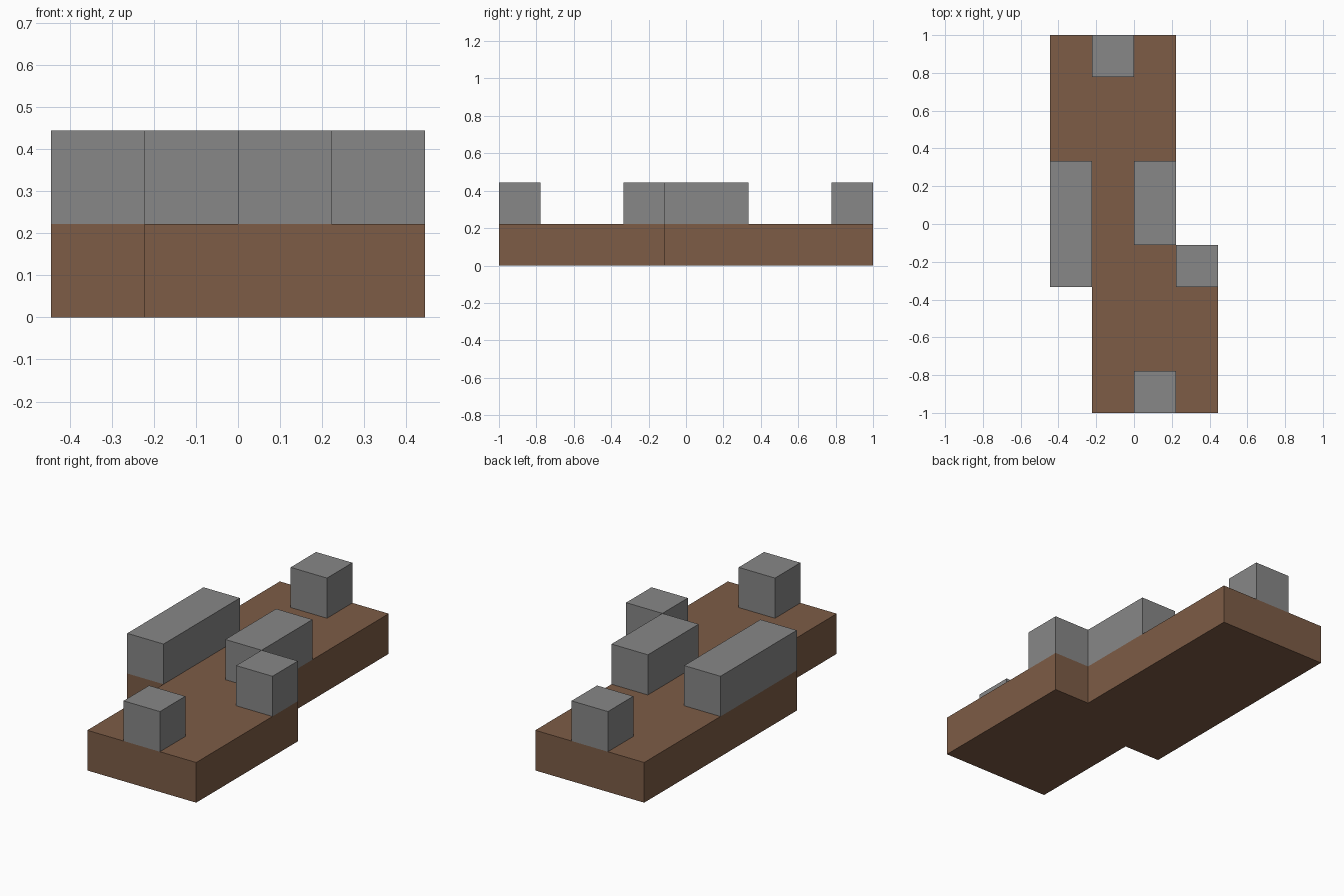
import bpy
import bmesh

cube = bpy.data.objects.get("Cube")
if cube:
    bpy.data.objects.remove(cube, do_unlink=True)

U = 2 / 9  # one grid cell


def material(name, color):
    mat = bpy.data.materials.new(name)
    mat.use_nodes = True
    mat.diffuse_color = color
    mat.node_tree.nodes["Principled BSDF"].inputs["Base Color"].default_value = color
    return mat


def prism(name, outline, level, mat):
    """Extrude an outline, given in cells, one cell up from a level."""
    bm = bmesh.new()
    face = bm.faces.new([bm.verts.new((x * U, y * U, level * U)) for x, y in outline])
    top = bmesh.ops.extrude_face_region(bm, geom=[face])["geom"]
    bmesh.ops.translate(bm, vec=(0, 0, U),
                        verts=[v for v in top if isinstance(v, bmesh.types.BMVert)])
    bmesh.ops.recalc_face_normals(bm, faces=bm.faces)
    mesh = bpy.data.meshes.new(name)
    bm.to_mesh(mesh)
    bm.free()
    mesh.materials.append(mat)
    obj = bpy.data.objects.new(name, mesh)
    bpy.context.collection.objects.link(obj)
    return obj


def block(name, x, y, length, mat):
    """A one-cell-wide block on the base, from its front right corner."""
    prism(name, [(x, y), (x + 1, y), (x + 1, y + length), (x, y + length)], 1, mat)


brown = material("brown", (0.205, 0.107, 0.061, 1))
grey = material("grey", (0.242, 0.242, 0.242, 1))

# Staggered floor slab
prism("base", [(-1, -4.5), (2, -4.5), (2, -0.5), (1, -0.5),
               (1, 4.5), (-2, 4.5), (-2, -1.5), (-1, -1.5)], 0, brown)

# Raised blocks
block("front_block", 0, -4.5, 1, grey)
block("back_block", -1, 3.5, 1, grey)
block("right_long_block", -2, -1.5, 3, grey)
block("middle_block", 0, -0.5, 2, grey)
block("left_block", 1, -1.5, 1, grey)
